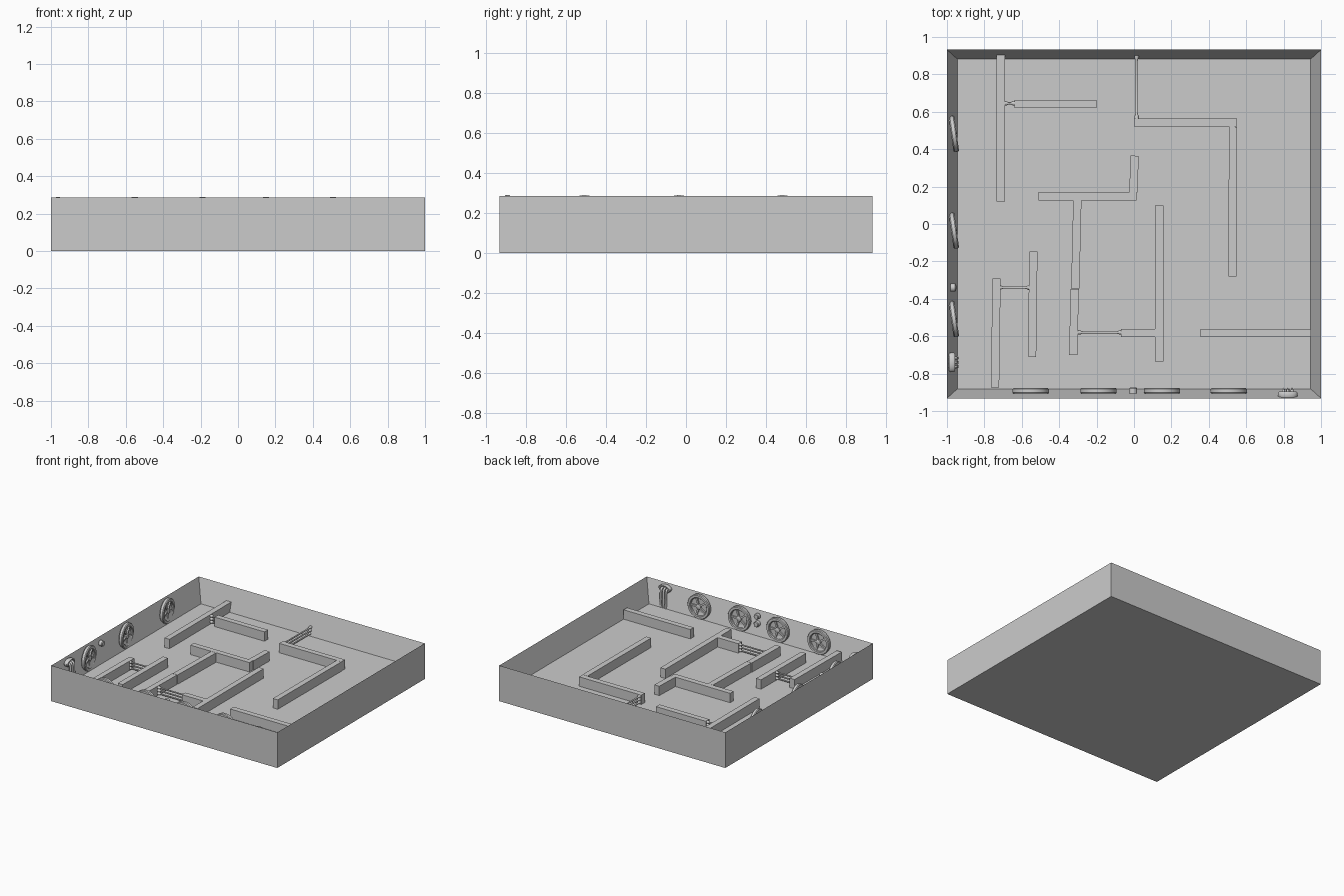
import bpy, bmesh, math
from mathutils import Matrix, Vector

if "Cube" in bpy.data.objects:
    bpy.data.objects.remove(bpy.data.objects["Cube"])

FLOOR, WALL_TOP, RIM = 0.10, 0.175, 0.285


def add_mesh(name, bm, smooth=False):
    bmesh.ops.recalc_face_normals(bm, faces=bm.faces)
    me = bpy.data.meshes.new(name)
    bm.to_mesh(me)
    bm.free()
    ob = bpy.data.objects.new(name, me)
    bpy.context.collection.objects.link(ob)
    if smooth:
        bpy.context.view_layer.objects.active = ob
        ob.select_set(True)
        bpy.ops.object.shade_smooth_by_angle(angle=math.radians(35))
        ob.select_set(False)
    return ob


def lathe(bm, profile, n=32, closed=False):
    """Revolve (radius, height) points about local z."""
    rings = [[bm.verts.new((r * math.cos(2 * math.pi * i / n), r * math.sin(2 * math.pi * i / n), h))
              for i in range(n)] for r, h in profile]
    pairs = list(zip(rings, rings[1:])) + ([(rings[-1], rings[0])] if closed else [])
    for a, b in pairs:
        for i in range(n):
            j = (i + 1) % n
            bm.faces.new((a[i], a[j], b[j], b[i]))
    if not closed:
        bm.faces.new(rings[0])
        bm.faces.new(rings[-1])


def rods(name, paths, depth):
    """Round rods through (point, radius factor) lists."""
    cu = bpy.data.curves.new(name, 'CURVE')
    cu.dimensions = '3D'
    cu.bevel_depth, cu.bevel_resolution, cu.use_fill_caps = depth, 2, True
    for path in paths:
        sp = cu.splines.new('POLY')
        sp.points.add(len(path) - 1)
        for p, (co, r) in zip(sp.points, path):
            p.co, p.radius = (*co, 1), r
    ob = bpy.data.objects.new(name, cu)
    bpy.context.collection.objects.link(ob)
    return ob


# Tray: vertical outside, inside walls slope down to the floor
bm = bmesh.new()
loops = [[bm.verts.new((sx * x, sy * y, z)) for sx, sy in ((-1, -1), (1, -1), (1, 1), (-1, 1))]
         for x, y, z in ((1, .932, 0), (1, .932, RIM), (.945, .882, FLOOR))]
for a, b in zip(loops, loops[1:]):
    for i in range(4):
        j = (i + 1) % 4
        bm.faces.new((a[i], a[j], b[j], b[i]))
bm.faces.new(loops[0])
bm.faces.new(loops[2])
add_mesh("tray", bm)


# Maze walls: centre line start, end, width
def maze_wall(x0, y0, x1, y1, w=0.044):
    bm = bmesh.new()
    d = Vector((x1 - x0, y1 - y0, 0))
    z0 = FLOOR - 0.005
    m = (Matrix.Translation(((x0 + x1) / 2, (y0 + y1) / 2, (z0 + WALL_TOP) / 2))
         @ Matrix.Rotation(math.atan2(d.y, d.x), 4, 'Z')
         @ Matrix.Diagonal((d.length, w, WALL_TOP - z0, 1)))
    bmesh.ops.create_cube(bm, size=1, matrix=m)
    add_mesh("maze_wall", bm)


for seg in ((-.713, .12, -.713, .905), (-.64, .642, -.2, .642), (0, .543, .55, .543),
            (.526, -.28, .53, .52), (-.003, .17, .003, .365), (-.51, .148, .013, .148),
            (-.314, -.345, -.303, .125), (-.325, -.70, -.317, -.348), (.135, -.735, .135, .1),
            (-.07, -.583, .115, -.583), (-.545, -.71, -.538, -.148), (-.743, -.875, -.735, -.292),
            (.355, -.583, .945, -.583)):
    maze_wall(*seg)


# Gates: three stacked rails with flared ends
def gate(x0, y0, x1, y1):
    a, b = Vector((x0, y0, 0)), Vector((x1, y1, 0))
    n = (b - a).length
    paths = []
    for z in (.115, .139, .163):
        up = Vector((0, 0, z))
        t = min(.4, .03 / n)
        paths.append([(a.lerp(b, f) + up, r) for f, r in
                      ((0, 2.0), (t * .5, 2.0), (t, 1), (1 - t, 1), (1 - t * .5, 2.0), (1, 2.0))])
    rods("gate", paths, 0.006)


gate(.014, .56, .014, .905)
gate(-.73, -.34, -.55, -.34)
gate(-.305, -.58, -.06, -.58)
gate(-.695, .645, -.635, .645)


# Wheels and discs hung on the walls
def wheel(m):
    bm = bmesh.new()
    lathe(bm, [(.092, -.015), (.097, -.009), (.097, .009), (.092, .015), (.075, .015),
               (.070, .010), (.070, -.010), (.075, -.015)], 40, True)
    lathe(bm, [(.020, -.012), (.020, .012), (.014, .016)], 20)
    lathe(bm, [(.071, -.008), (.071, -.002)], 40)
    for i in range(5):
        s = (Matrix.Rotation(2 * math.pi * i / 5, 4, 'Z') @ Matrix.Translation((.045, 0, .002))
             @ Matrix.Diagonal((.054, .014, .014, 1)))
        bmesh.ops.create_cube(bm, size=1, matrix=s)
    ob = add_mesh("wheel", bm, True)
    ob.matrix_world = m


def disc(m):
    bm = bmesh.new()
    lathe(bm, [(.022, -.015), (.022, .010), (.017, .015), (.008, .016)], 20)
    add_mesh("round_knob", bm, True).matrix_world = m


front = Matrix.Rotation(-math.pi / 2, 4, 'X')
left = Matrix.Rotation(math.pi / 2, 4, 'Y')
for x in (-.552, -.19, .15, .507):
    wheel(Matrix.Translation((x, -.892, .192)) @ front)
for y in (.482, -.035, -.508):
    wheel(Matrix.Translation((-.963, y, .192)) @ Matrix.Rotation(math.radians(8), 4, 'Z') @ left)
for z in (.25, .19):
    disc(Matrix.Translation((-.005, -.89, z)) @ front)
disc(Matrix.Translation((-.966, -.34, .245)) @ left)


# Spouts: an oval mouth with three streams bending down to the floor
def spout(m):
    bm = bmesh.new()
    lathe(bm, [(.9, -.016), (1, -.010), (1, .010), (.9, .016), (.7, .016), (.62, 0), (.7, -.016)], 28, True)
    lathe(bm, [(.75, -.014), (.75, -.006)], 28)
    bmesh.ops.scale(bm, vec=(.052, .030, 1), verts=bm.verts)
    bmesh.ops.transform(bm, verts=bm.verts, matrix=Matrix.Rotation(-math.pi / 2, 4, 'X'))
    add_mesh("spout_mouth", bm, True).matrix_world = m
    paths = []
    for x in (-.023, 0, .023):
        path = [(Vector((x, -.02, .002)), 1)]
        path += [(Vector((x, .002 + .02 * math.sin(a), -.018 + .02 * math.cos(a))), 1)
                 for a in (i * math.pi / 10 for i in range(6))]
        path.append((Vector((x, .026, -.145)), 1))
        paths.append(path)
    rods("spout_streams", paths, 0.0085).matrix_world = m


spout(Matrix.Translation((.822, -.912, .245)))
spout(Matrix.Translation((-.972, -.74, .245)) @ Matrix.Rotation(-math.pi / 2, 4, 'Z'))
